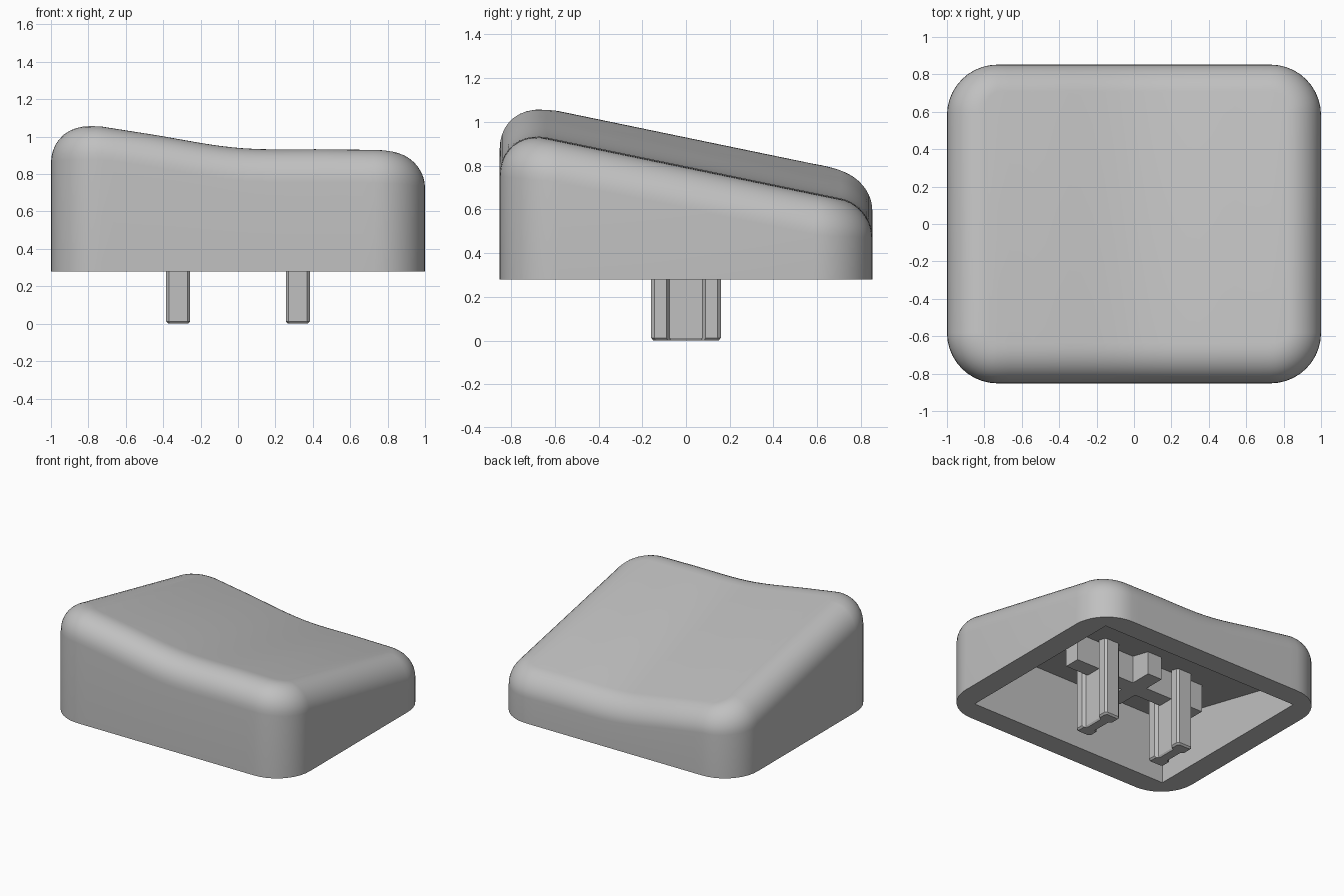
import bpy, bmesh
from math import sin, cos, pi, floor

if "Cube" in bpy.data.objects:
    bpy.data.objects.remove(bpy.data.objects["Cube"], do_unlink=True)

# One plain grey plastic
GREY = (0.53, 0.53, 0.53, 1)
plastic = bpy.data.materials.new("grey_plastic")
plastic.use_nodes = True
plastic.diffuse_color = GREY
plastic.node_tree.nodes["Principled BSDF"].inputs["Base Color"].default_value = GREY

HX, HY, CORNER = 1.0, 0.852, 0.27     # outer half sizes and corner radius
RIM, FILLET, TILT = 0.28, 0.18, -0.207
SEG, SPAN = 10, 22                    # corner steps, points on long straights
CREST = [0.99, 0.955, 0.882, 0.804, 0.796, 0.785, 0.74]  # heights every 0.5 in x


def top_height(x, y):
    """Saddle curve across x (cubic through the crest heights), tilted along y."""
    u = (x + 1) * 2
    i = min(max(floor(u), 0), 3)
    t = u - i
    a, b, c, d = CREST[i:i + 4]
    curve = b + 0.5 * t * (c - a + t * (2*a - 5*b + 4*c - d + t * (3*(b - c) + d - a)))
    return curve + TILT * y


def outline(hx, hy, radius):
    """Rounded rectangle as (x, y, normal x, normal y), counter-clockwise."""
    cx, cy = hx - radius, hy - radius
    pts = []
    for k, (sx, sy) in enumerate([(1, -1), (1, 1), (-1, 1), (-1, -1)]):
        for j in range(SEG + 1):
            a = (k - 1 + j / SEG) * pi / 2
            pts.append((sx*cx + radius*cos(a), sy*cy + radius*sin(a), cos(a), sin(a)))
        if k in (1, 3):
            for j in range(1, SPAN + 1):
                x = sx * cx * (1 - 2 * j / (SPAN + 1))
                pts.append((x, sy * hy, 0, sy))
    return pts


def loft(bm, rings):
    """Join rings of points with quads and return the vertex rings."""
    loops = [[bm.verts.new(p) for p in ring] for ring in rings]
    for low, high in zip(loops, loops[1:]):
        for i in range(len(low)):
            j = (i + 1) % len(low)
            bm.faces.new((low[i], low[j], high[j], high[i]))
    return loops


def finish(bm, name):
    bmesh.ops.remove_doubles(bm, verts=bm.verts, dist=0.0005)
    bmesh.ops.recalc_face_normals(bm, faces=bm.faces)
    mesh = bpy.data.meshes.new(name)
    bm.to_mesh(mesh)
    bm.free()
    mesh.materials.append(plastic)
    obj = bpy.data.objects.new(name, mesh)
    bpy.context.collection.objects.link(obj)
    return obj


def prism(name, profile, x, levels):
    """Capped prism from a profile; levels are (z, x scale, y scale)."""
    bm = bmesh.new()
    loops = loft(bm, [[(x + px*sx, py*sy, z) for px, py in profile] for z, sx, sy in levels])
    bm.faces.new(loops[0])
    bm.faces.new(loops[-1])
    return finish(bm, name)


# Hollow cap: ceiling, cavity wall, rim, outer wall and rounded top edge
outer = outline(HX, HY, CORNER)
cavity = outline(0.83, 0.69, 0)
rings = [[(x, y, 0.62 - 0.22 * y) for x, y, _, _ in cavity],
         [(x, y, RIM) for x, y, _, _ in cavity],
         [(x, y, RIM) for x, y, _, _ in outer]]
for step in range(SEG + 1):
    a = step / SEG * pi / 2
    ring = []
    for x, y, nx, ny in outer:
        reach = FILLET * (1 - 0.2 * ny - 0.1 * nx + 0.1 * abs(nx))
        inset = reach * (1 - cos(a))
        px, py = x - nx * inset, y - ny * inset
        ring.append((px, py, top_height(px, py) - reach * (1 - sin(a))))
    rings.append(ring)
body = bmesh.new()
loops = loft(body, rings)
body.faces.new(loops[0])

# Top surface: strips running from the back edge to the front edge
edge = loops[-1]
count = len(edge)
mirror = 2 * SEG + 1
for i in range(SEG + 1, SEG + count // 2):
    body.faces.new((edge[i], edge[i + 1],
                    edge[(mirror - i - 1) % count], edge[(mirror - i) % count]))
cap = finish(body, "cap_shell")
bpy.ops.object.select_all(action="DESELECT")
cap.select_set(True)
bpy.context.view_layer.objects.active = cap
bpy.ops.object.shade_smooth_by_angle()

# Cross-shaped rib under the ceiling
ARM, LONG, SHORT = 0.06, 0.55, 0.22
quarter = [(LONG, ARM), (ARM, ARM), (ARM, SHORT)]
half = quarter + [(-x, y) for x, y in reversed(quarter)]
cross = half + [(-x, -y) for x, y in half]
prism("cross_rib", cross, 0, [(0.40, 1, 1), (0.68, 1, 1)])

# Two waisted stems with chamfered edges
quarter = [(0.04, 0.075), (0.064, 0.09), (0.064, 0.145), (0.05, 0.16)]
half = quarter + [(-x, y) for x, y in reversed(quarter)]
waisted = half + [(-x, -y) for x, y in half]
for name, x in (("left_stem", 0.32), ("right_stem", -0.32)):
    prism(name, waisted, x, [(0, 0.82, 0.93), (0.012, 1, 1), (0.66, 1, 1)])
